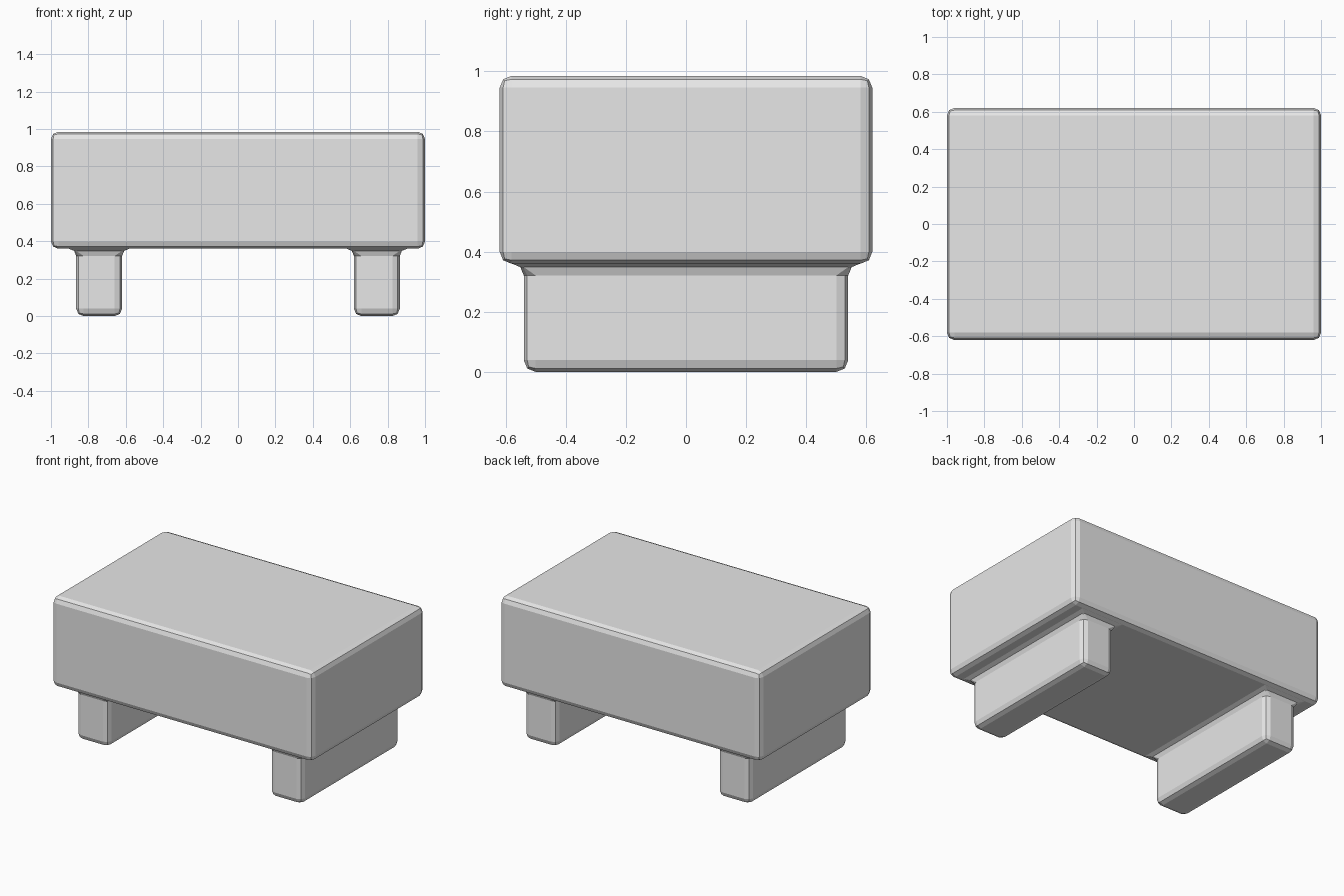
import bpy, bmesh

cube = bpy.data.objects.get("Cube")
if cube:
    bpy.data.objects.remove(cube, do_unlink=True)

grey = bpy.data.materials.new("light grey")
grey.use_nodes = True
colour = (0.8, 0.8, 0.8, 1)
grey.diffuse_color = colour
grey.node_tree.nodes["Principled BSDF"].inputs["Base Color"].default_value = colour

HALF_X, HALF_Y, UNDER, TOP = 1.0, 0.62, 0.36, 0.985
LEG_IN, LEG_OUT, LEG_Y = 0.62, 0.865, 0.54

# Thick top block
bm = bmesh.new()
bmesh.ops.create_cube(bm, size=1)
for v in bm.verts:
    v.co.x *= 2 * HALF_X
    v.co.y *= 2 * HALF_Y
    v.co.z = TOP if v.co.z > 0 else UNDER


def cut(axis, position):
    """Score the underside along one axis."""
    under = [f for f in bm.faces if f.normal.z < -0.9]
    geom = under + list({e for f in under for e in f.edges}) + list({v for f in under for v in f.verts})
    co, no = [0, 0, 0], [0, 0, 0]
    co[axis], no[axis] = position, 1
    bmesh.ops.bisect_plane(bm, geom=geom, plane_co=co, plane_no=no)
    bm.normal_update()


bm.normal_update()
for side in (-1, 1):
    cut(0, side * LEG_IN)
    cut(0, side * LEG_OUT)
    cut(1, side * LEG_Y)

# Two slab legs extruded down from the underside
feet = []
for f in bm.faces:
    c = f.calc_center_median()
    if f.normal.z < -0.9 and LEG_IN < abs(c.x) < LEG_OUT and abs(c.y) < LEG_Y:
        feet.append(f)
for f in feet:
    new = bmesh.ops.extrude_discrete_faces(bm, faces=[f])["faces"][0]
    for v in new.verts:
        v.co.z = 0
bmesh.ops.recalc_face_normals(bm, faces=bm.faces)

# Merge the scored faces so only the real edges remain
bmesh.ops.dissolve_limit(bm, angle_limit=0.01, verts=bm.verts, edges=bm.edges)

mesh = bpy.data.meshes.new("table")
bm.to_mesh(mesh)
bm.free()
mesh.materials.append(grey)
table = bpy.data.objects.new("table", mesh)
bpy.context.collection.objects.link(table)

# Rounded outer edges and flared leg joints
bevel = table.modifiers.new("Rounded edges", "BEVEL")
bevel.width = 0.039
bevel.segments = 2
bevel.limit_method = "ANGLE"
bevel.use_clamp_overlap = False
